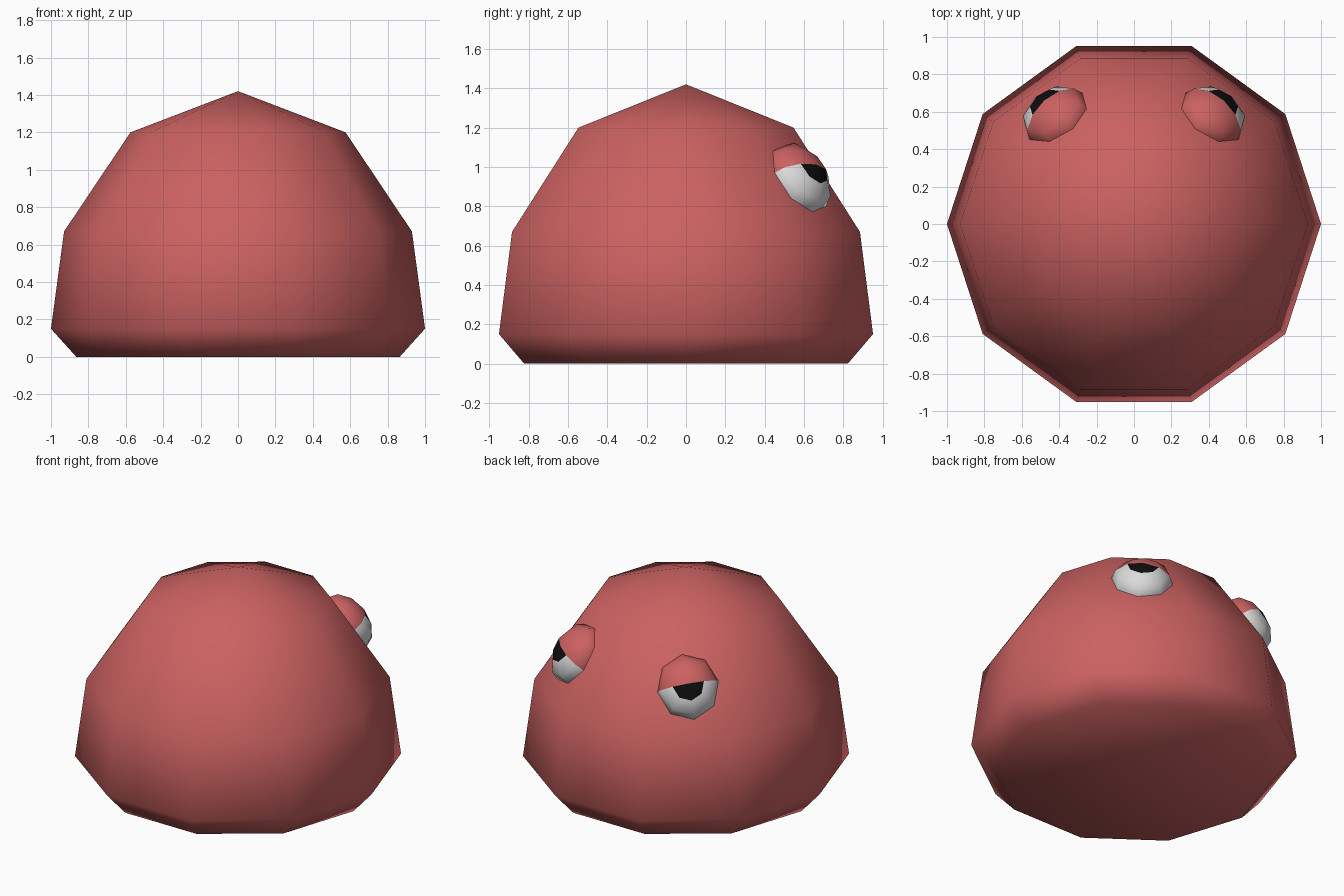
import bpy, bmesh, math
from mathutils import Matrix, Vector

old = bpy.data.objects.get("Cube")
if old:
    bpy.data.objects.remove(old, do_unlink=True)


def material(name, rgb):
    m = bpy.data.materials.new(name)
    m.use_nodes = True
    col = (*rgb, 1.0)
    m.diffuse_color = col
    m.node_tree.nodes["Principled BSDF"].inputs["Base Color"].default_value = col
    return m


RED = material("soft red", (0.60, 0.12, 0.12))
WHITE = material("eye white", (0.70, 0.70, 0.70))
BLACK = material("pupil black", (0.004, 0.004, 0.004))


def finish(bm, name, mats):
    bmesh.ops.recalc_face_normals(bm, faces=bm.faces)
    for f in bm.faces:
        f.smooth = True
    me = bpy.data.meshes.new(name)
    bm.to_mesh(me)
    bm.free()
    for m in mats:
        me.materials.append(m)
    ob = bpy.data.objects.new(name, me)
    bpy.context.collection.objects.link(ob)
    return ob


# Body: ten-sided dome turned from a profile of (radius, height)
SIDES = 10
PROFILE = [(0.865, 0.0), (1.0, 0.15), (0.93, 0.67), (0.575, 1.2)]
APEX = 1.42

bm = bmesh.new()
rings = []
for r, z in PROFILE:
    angles = [2 * math.pi * i / SIDES for i in range(SIDES)]
    rings.append([bm.verts.new((r * math.cos(a), r * math.sin(a), z)) for a in angles])
apex = bm.verts.new((0, 0, APEX))
bm.faces.new(rings[0][::-1])
for i in range(SIDES):
    j = (i + 1) % SIDES
    for lo, hi in zip(rings, rings[1:]):
        bm.faces.new((lo[i], lo[j], hi[j], hi[i]))
    bm.faces.new((rings[-1][i], rings[-1][j], apex))
finish(bm, "body", [RED])


# Eyes: flattened spheres, half sunk in the sloping faces, pole outward
AZ, ROLL = math.radians(54), math.radians(10)
SLOPE = Vector((0.53, 0.355)).normalized()
WIDTH, HEIGHT, DEPTH = 0.195, 0.21, 0.14


def eye(name, side):
    radial = Vector((math.cos(AZ), math.sin(AZ), 0))
    out = Vector((math.sin(AZ), -math.cos(AZ), 0))
    z = Vector((0, 0, 1))
    normal = radial * SLOPE.x + z * SLOPE.y
    up = z * SLOPE.x - radial * SLOPE.y
    u = out * math.cos(ROLL) + up * math.sin(ROLL)
    v = up * math.cos(ROLL) - out * math.sin(ROLL)
    centre = radial * 0.70 + z * 0.935

    bm = bmesh.new()
    bmesh.ops.create_uvsphere(bm, u_segments=8, v_segments=6, radius=1.0)
    # Upper half is the lid, lower part of the outer cap is the pupil
    for f in bm.faces:
        c = f.calc_center_median()
        if c.y > 0:
            f.material_index = 0
        elif c.z > 0.87:
            f.material_index = 2
        else:
            f.material_index = 1
    for vert in bm.verts:
        p = vert.co
        q = centre + u * (p.x * WIDTH) + v * (p.y * HEIGHT) + normal * (p.z * DEPTH)
        vert.co = (q.x * side, q.y, q.z)
    return finish(bm, name, [RED, WHITE, BLACK])


eye("left_eye", 1)
eye("right_eye", -1)
